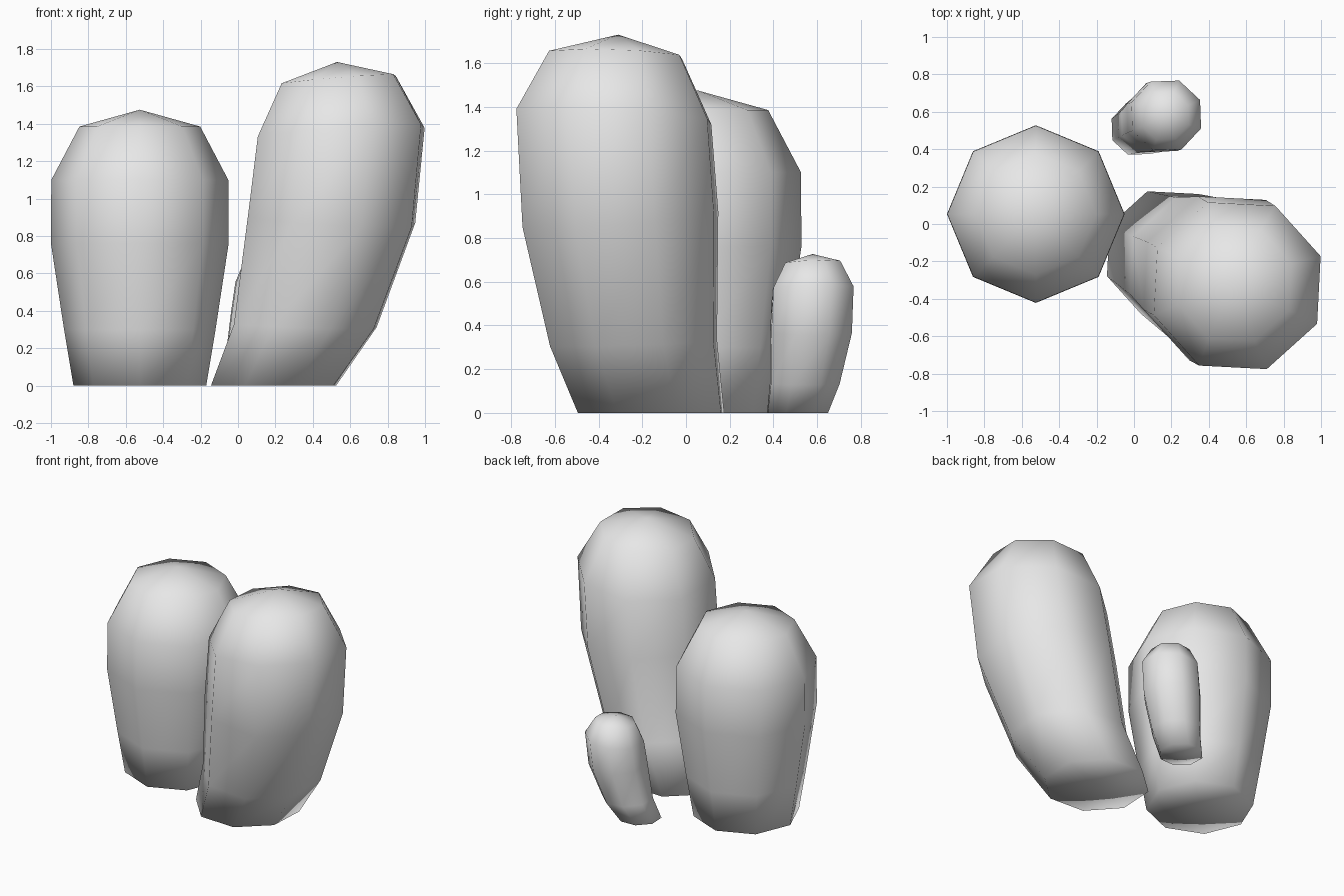
import bpy, bmesh
from math import cos, sin, radians
from mathutils import Matrix, Vector

cube = bpy.data.objects.get("Cube")
if cube:
    bpy.data.objects.remove(cube, do_unlink=True)

SIDES = 8
RADII = [0.355, 0.405, 0.475, 0.473, 0.323]

grey = bpy.data.materials.new("light_grey")
grey.use_nodes = True
grey.diffuse_color = (0.8, 0.8, 0.8, 1)
grey.node_tree.nodes["Principled BSDF"].inputs["Base Color"].default_value = (0.8, 0.8, 0.8, 1)


def lobe(name, rings, apex, turn, matrix):
    """Rounded column: each ring is (centre, slope in x, slope in y)."""
    bm = bmesh.new()
    loops = []
    for (centre, sx, sy), r in zip(rings, RADII):
        loop = []
        for i in range(SIDES):
            a = radians(turn + 360 * i / SIDES)
            dx, dy = r * cos(a), r * sin(a)
            loop.append(bm.verts.new(Vector(centre) + Vector((dx, dy, sx * dx + sy * dy))))
        loops.append(loop)
    top, base = bm.verts.new(apex), bm.verts.new(rings[0][0])
    for i in range(SIDES):
        j = (i + 1) % SIDES
        for lo, hi in zip(loops, loops[1:]):
            bm.faces.new((lo[i], lo[j], hi[j], hi[i]))
        bm.faces.new((loops[-1][i], loops[-1][j], top))
        bm.faces.new((loops[0][j], loops[0][i], base))
    for f in bm.faces:
        f.smooth = True
    mesh = bpy.data.meshes.new(name)
    bm.to_mesh(mesh)
    bm.free()
    mesh.materials.append(grey)
    ob = bpy.data.objects.new(name, mesh)
    ob.matrix_world = matrix
    bpy.context.collection.objects.link(ob)
    return ob


# Upright lobe
upright = [((0, 0, z), 0, 0) for z in (0, 0.3, 0.76, 1.1, 1.385)]
lobe("upright_lobe", upright, (0, 0, 1.475), 0, Matrix.Translation((-0.525, 0.053, 0)))

# Leaning lobe, modelled with its foot at the origin
leaning = [
    ((0, 0, 0), 0, 0),
    ((0.17, -0.08, 0.32), -0.03, 0.03),
    ((0.31, -0.14, 0.885), -0.056, 0.06),
    ((0.362, -0.17, 1.355), 0.07, -0.055),
    ((0.348, -0.162, 1.637), 0.08, -0.035),
]
tip = (0.34, -0.15, 1.73)
lobe("tall_leaning_lobe", leaning, tip, 19.5, Matrix.Translation((0.19, -0.16, 0)))

# Small offshoot: the leaning lobe scaled down and turned
lobe("small_leaning_lobe", leaning, tip, 19.5,
     Matrix.Translation((0.02, 0.51, 0)) @ Matrix.Rotation(radians(50), 4, "Z") @ Matrix.Scale(0.42, 4))
